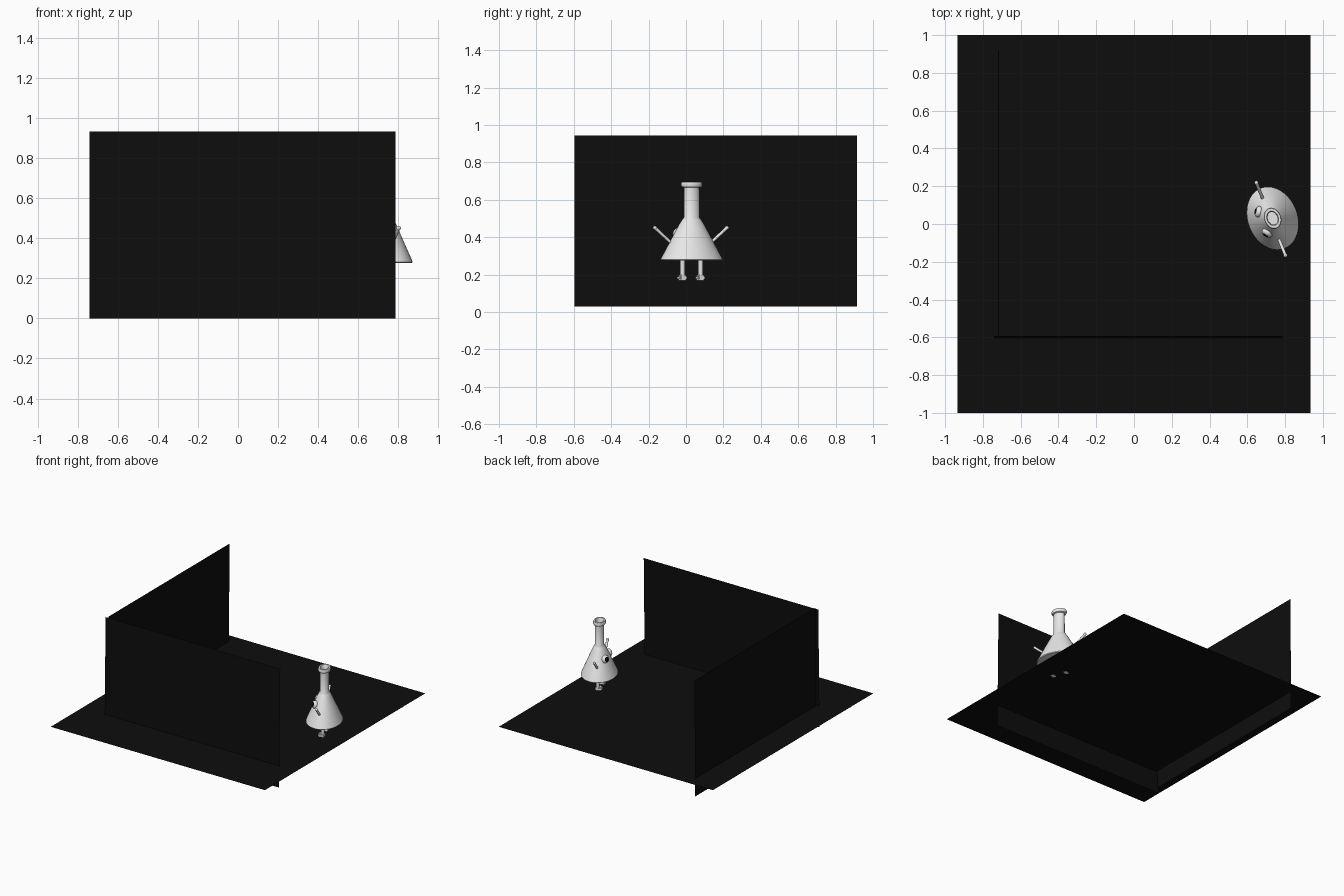
import bpy, bmesh, math
from mathutils import Vector, Matrix

if "Cube" in bpy.data.objects:
    bpy.data.objects.remove(bpy.data.objects["Cube"])


def material(name, v):
    m = bpy.data.materials.new(name)
    m.diffuse_color = (v, v, v, 1)
    m.use_nodes = True
    m.node_tree.nodes["Principled BSDF"].inputs["Base Color"].default_value = m.diffuse_color
    return m


BLACK = material("stage black", 0.004)
WHITE = material("pale grey", 0.8)
PUPIL = material("pupil black", 0.003)

# Figure frame: local x runs along the arms, local -y is the face direction
FRAME = Matrix.Translation((0.734, 0.03, 0)) @ Matrix.Rotation(math.radians(-68.2), 4, 'Z')
DEPTH = 0.765  # the body is squashed front to back


def finish(name, bm, mats, smooth=True, placed=True):
    bmesh.ops.recalc_face_normals(bm, faces=bm.faces[:])
    if placed:
        bm.transform(FRAME)
    me = bpy.data.meshes.new(name)
    bm.to_mesh(me)
    bm.free()
    for m in mats:
        me.materials.append(m)
    ob = bpy.data.objects.new(name, me)
    bpy.context.collection.objects.link(ob)
    if smooth:
        bpy.ops.object.select_all(action='DESELECT')
        ob.select_set(True)
        bpy.context.view_layer.objects.active = ob
        bpy.ops.object.shade_smooth_by_angle(angle=math.radians(40))
    return ob


def sheet(name, corners):
    bm = bmesh.new()
    bm.faces.new([bm.verts.new(c) for c in corners])
    finish(name, bm, [BLACK], smooth=False, placed=False)


def lathe(name, profile, seg=40):
    bm = bmesh.new()
    rings = []
    for r, z in profile:
        rings.append([bm.verts.new((r * math.cos(2 * math.pi * i / seg),
                                    DEPTH * r * math.sin(2 * math.pi * i / seg), z))
                      for i in range(seg)])
    for a, b in zip(rings, rings[1:]):
        for i in range(seg):
            j = (i + 1) % seg
            bm.faces.new((a[i], a[j], b[j], b[i]))
    bm.faces.new(rings[0])
    bm.faces.new(rings[-1])
    finish(name, bm, [WHITE])


def rod(bm, a, b, r1, r2):
    a, b = Vector(a), Vector(b)
    d = b - a
    mat = Matrix.Translation((a + b) / 2) @ d.to_track_quat('Z', 'Y').to_matrix().to_4x4()
    bmesh.ops.create_cone(bm, cap_ends=True, segments=16, radius1=r1, radius2=r2,
                          depth=d.length, matrix=mat)


# Floor and two thin upright panels
sheet("floor", [(-0.935, -1, 0.17), (0.935, -1, 0.17), (0.935, 1, 0.17), (-0.935, 1, 0.17)])
sheet("front_wall", [(-0.74, -0.608, 0), (0.785, -0.608, 0), (0.785, -0.594, 0.933), (-0.74, -0.594, 0.933)])
sheet("left_wall", [(-0.72, -0.595, 0.03), (-0.72, 0.915, 0.03), (-0.715, 0.915, 0.943), (-0.715, -0.595, 0.943)])

# Flask body: cone, neck, rim and hollow mouth
lathe("flask_body", [(0.166, 0.275), (0.172, 0.280), (0.165, 0.294), (0.065, 0.475),
                     (0.052, 0.494), (0.043, 0.505), (0.042, 0.665), (0.055, 0.669),
                     (0.058, 0.675), (0.058, 0.689), (0.054, 0.696), (0.040, 0.696),
                     (0.035, 0.690), (0.034, 0.60)])

for side, sx in (("left", -1), ("right", 1)):
    # Arm with a small hand
    bm = bmesh.new()
    rod(bm, (sx * 0.105, -0.01, 0.362), (sx * 0.205, -0.01, 0.448), 0.008, 0.009)
    bmesh.ops.create_uvsphere(bm, u_segments=16, v_segments=10, radius=0.011,
                              matrix=Matrix.Translation((sx * 0.207, -0.01, 0.45)))
    finish(side + "_arm", bm, [WHITE])

    # Leg and foot
    bm = bmesh.new()
    rod(bm, (sx * 0.052, 0, 0.19), (sx * 0.052, 0, 0.29), 0.013, 0.013)
    finish(side + "_leg", bm, [WHITE])
    bm = bmesh.new()
    bmesh.ops.create_cube(bm, size=1, matrix=Matrix.Translation((sx * 0.052, -0.008, 0.183))
                          @ Matrix.Diagonal((0.04, 0.05, 0.027, 1)))
    bmesh.ops.bevel(bm, geom=bm.edges[:], offset=0.006, segments=2, affect='EDGES')
    finish(side + "_foot", bm, [WHITE])

    # Bulging eye, pupil faces chosen by direction
    bm = bmesh.new()
    look = Vector((sx * 0.55, -0.8, 0.25)).normalized()
    bmesh.ops.create_uvsphere(bm, u_segments=24, v_segments=24, radius=0.03)
    for f in bm.faces:
        if f.calc_center_median().normalized().z > 0.8:
            f.material_index = 1
    bm.transform(Matrix.Translation((sx * 0.06, -0.056, 0.42))
                 @ look.to_track_quat('Z', 'Y').to_matrix().to_4x4()
                 @ Matrix.Diagonal((1, 1, 0.7, 1)))
    finish(side + "_eye", bm, [WHITE, PUPIL])
